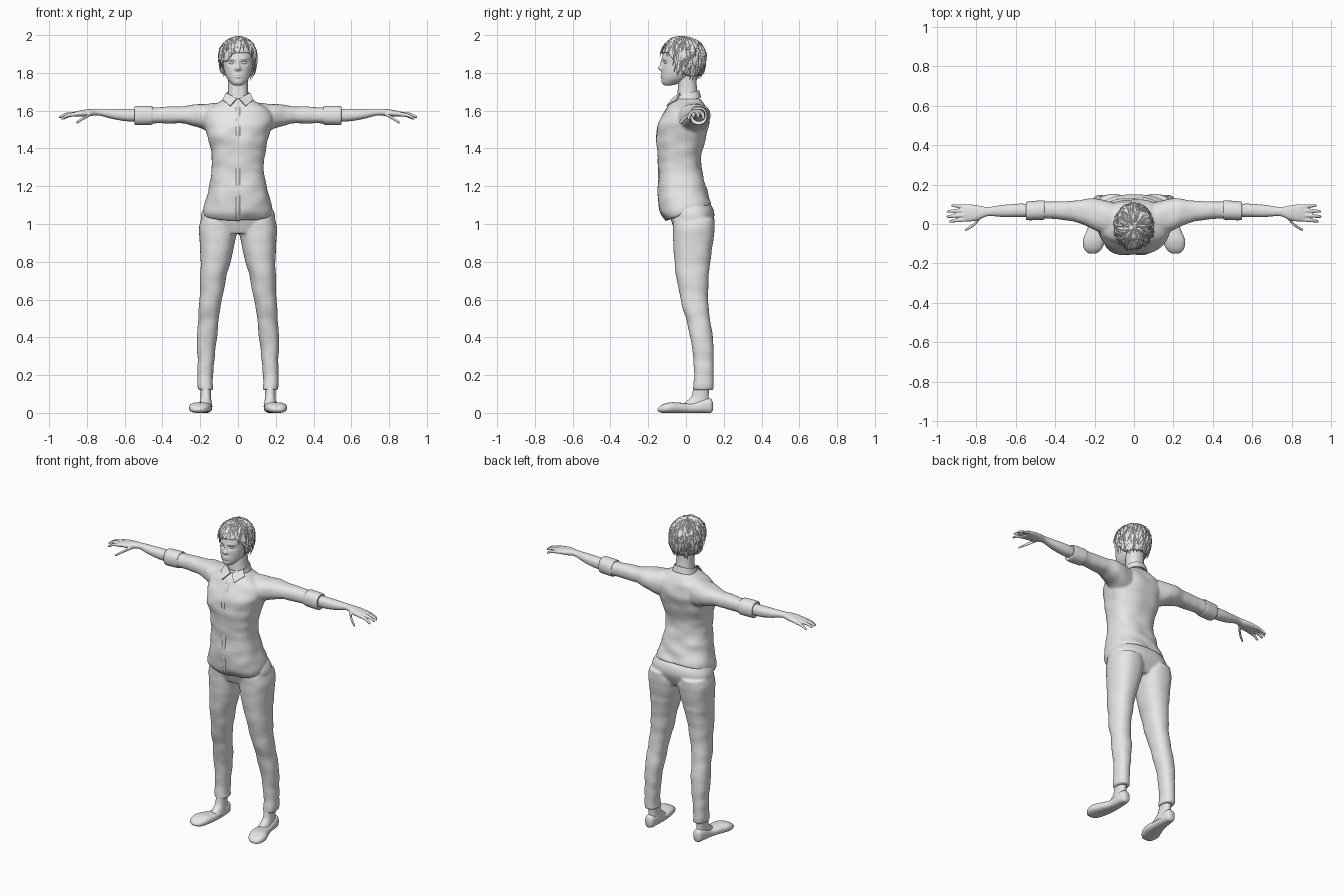
import bpy, bmesh, math, random
from mathutils import Vector, noise

random.seed(4)
if "Cube" in bpy.data.objects:
    bpy.data.objects.remove(bpy.data.objects["Cube"])

grey = bpy.data.materials.new("plain grey")
grey.use_nodes = True
grey.diffuse_color = (0.8, 0.8, 0.8, 1)
grey.node_tree.nodes["Principled BSDF"].inputs["Base Color"].default_value = (0.8, 0.8, 0.8, 1)

SIDES = (("left", 1), ("right", -1))


def finish(name, bm, voxel=0, smooth=True):
    """Turn a bmesh into an object, optionally fusing overlapping parts."""
    bmesh.ops.recalc_face_normals(bm, faces=bm.faces)
    mesh = bpy.data.meshes.new(name)
    bm.to_mesh(mesh)
    bm.free()
    mesh.materials.append(grey)
    for poly in mesh.polygons:
        poly.use_smooth = smooth
    obj = bpy.data.objects.new(name, mesh)
    bpy.context.collection.objects.link(obj)
    if voxel:
        fuse = obj.modifiers.new("fuse", "REMESH")
        fuse.mode = "VOXEL"
        fuse.voxel_size = voxel
        fuse.use_smooth_shade = True
        soften = obj.modifiers.new("soften", "SMOOTH")
        soften.factor = 0.5
        soften.iterations = 4
    return obj


def spline(rings, steps):
    """Catmull-Rom interpolation between rings of numbers."""
    out = []
    for i in range(len(rings) - 1):
        a, b, c, d = (rings[min(max(i + k, 0), len(rings) - 1)] for k in (-1, 0, 1, 2))
        for s in range(steps):
            t = s / steps
            out.append([q + 0.5 * t * (r - p + t * (2 * p - 5 * q + 4 * r - w + t * (3 * (q - r) + w - p)))
                        for p, q, r, w in zip(a, b, c, d)])
    return out + [list(rings[-1])]


def loft(bm, axis, rings, sign=1, seg=28, steps=4, power=2.3, fold=0, shape=None, caps=True):
    """Skin rings (t, a0, a1, b0, b1) along an axis; shape(p) may adjust each point."""
    loops = []
    for t, a0, a1, b0, b1 in spline(rings, steps):
        loop = []
        for k in range(seg):
            ang = math.tau * k / seg
            u, v = (math.copysign(abs(f(ang)) ** (2 / power), f(ang)) for f in (math.cos, math.sin))
            out = Vector((u, v))
            a = (a0 + a1) / 2 + u * (a1 - a0) / 2
            b = (b0 + b1) / 2 + v * (b1 - b0) / 2
            if fold:
                bump = fold * noise.noise(Vector((a * 9, b * 9, t * 16)))
                a, b = a + out.x * bump, b + out.y * bump
            p = Vector({"x": (t, a, b), "y": (a, t, b), "z": (a, b, t)}[axis])
            if shape:
                p = shape(p)
            p.x *= sign
            loop.append(bm.verts.new(p))
        loops.append(loop)
    for lo, hi in zip(loops, loops[1:]):
        for k in range(seg):
            bm.faces.new((lo[k], lo[k - 1], hi[k - 1], hi[k]))
    if caps:
        bm.faces.new(loops[0])
        bm.faces.new(loops[-1])


def ball(bm, centre, radii):
    made = bmesh.ops.create_uvsphere(bm, u_segments=16, v_segments=10, radius=1)["verts"]
    for v in made:
        v.co = Vector(c + r * q for c, r, q in zip(centre, radii, v.co))


def push(p, centre, radii, depth):
    """Soft dent (positive) or bulge (negative) along y on the front."""
    d = sum(((q - c) / r) ** 2 for q, c, r in zip((p.x, p.z), centre, radii))
    if p.y < -0.05:
        p.y += depth * math.exp(-d)


# Shirt: torso with a hem that dips at the front, fused with both sleeves
torso = [(1.055, .182, -.105, .135), (1.1, .18, -.135, .125), (1.15, .165, -.145, .112),
         (1.2, .152, -.148, .1), (1.3, .138, -.145, .08), (1.38, .145, -.15, .085),
         (1.45, .16, -.16, .105), (1.5, .17, -.158, .115), (1.55, .18, -.138, .12),
         (1.6, .17, -.11, .115), (1.635, .12, -.085, .095), (1.665, .07, -.055, .075)]


def hem(p):
    p.z += 0.37 * p.y * max(0, 1 - (p.z - 1.055) / 0.25)
    return p


def chest(p):
    push(p, (0, 1.46), (.035, .06), .01)
    return hem(p)


sleeve = [(.08, -.05, .1, 1.47, 1.642), (.15, -.05, .122, 1.48, 1.64), (.2, -.03, .128, 1.505, 1.635),
          (.27, 0, .122, 1.527, 1.63), (.35, .018, .115, 1.53, 1.623), (.48, .025, .112, 1.53, 1.618)]
bm = bmesh.new()
loft(bm, "z", [(z, -w, w, f, b) for z, w, f, b in torso], seg=48, power=2.5, fold=.009, shape=chest)
for side, s in SIDES:
    loft(bm, "x", sleeve, s, fold=.007)
finish("shirt", bm, voxel=.007)

# Button placket down the shirt front
bm = bmesh.new()
loft(bm, "z", [(z, -.011, .011, f - .002, f + .01) for z, w, f, b in torso], seg=8, power=5, shape=chest)
finish("placket", bm)

# Collar band and its two pointed flaps
bm = bmesh.new()


def tilt(p):
    p.z += 0.25 * p.y
    return p


loft(bm, "z", [(1.65, -.073, .073, -.068, .08), (1.69, -.062, .062, -.055, .07)], shape=tilt, caps=False)
for side, s in SIDES:
    corners = [(.004, -.066, 1.662), (.062, -.03, 1.69), (.08, -.045, 1.655), (.04, -.1, 1.622)]
    bm.faces.new([bm.verts.new((x * s, y, z)) for x, y, z in corners])
collar = finish("collar", bm, smooth=False)
collar.modifiers.new("thickness", "SOLIDIFY").thickness = .007

# Trousers: pelvis and two legs fused together
pelvis = [(.95, -.13, .13, -.055, .11), (.985, -.18, .18, -.068, .13), (1.04, -.197, .197, -.085, .15),
          (1.09, -.178, .178, -.09, .14), (1.13, -.15, .15, -.09, .1)]
leg = [(1.03, .02, .198, -.065, .155), (.98, .005, .205, -.07, .156), (.92, .01, .204, -.068, .145),
       (.8, .042, .2, -.062, .128), (.7, .064, .2, -.048, .118), (.6, .084, .203, -.028, .116),
       (.5, .1, .21, 0, .125), (.4, .11, .216, .02, .142), (.3, .122, .216, .038, .147),
       (.2, .133, .213, .044, .146), (.12, .132, .21, .04, .146)]
bm = bmesh.new()
loft(bm, "z", pelvis, seg=40, power=2.4)
for side, s in SIDES:
    loft(bm, "z", leg, s, seg=32, fold=.006)
finish("trousers", bm, voxel=.007)

# Arms, hands, cuffs, ankles and shoes on each side
arm = [(.5, .035, .1, 1.545, 1.61), (.58, .035, .103, 1.543, 1.61), (.66, .035, .097, 1.555, 1.61),
       (.74, .04, .086, 1.575, 1.61), (.79, .02, .094, 1.57, 1.608), (.84, .012, .1, 1.568, 1.6),
       (.875, .018, .096, 1.57, 1.59)]
cuff = [(.455, .024, .113, 1.53, 1.618), (.46, .02, .118, 1.524, 1.626),
        (.54, .022, .115, 1.524, 1.624), (.546, .03, .108, 1.532, 1.616)]
fingers = [((.85, .024, 1.582), (.9, .018, 1.575), (.932, .013, 1.558)),
           ((.85, .046, 1.585), (.91, .041, 1.58), (.945, .038, 1.567)),
           ((.85, .068, 1.584), (.91, .066, 1.58), (.943, .064, 1.567)),
           ((.85, .089, 1.582), (.89, .091, 1.575), (.922, .094, 1.56)),
           ((.77, .045, 1.588), (.81, -.002, 1.565), (.852, -.029, 1.538))]
ankle = [(.03, .135, .205, -.04, .125), (.06, .14, .2, .0, .123), (.09, .143, .198, .03, .12),
         (.15, .143, .2, .04, .125)]
shoe = [(.142, .155, .188, .012, .055), (.13, .144, .2, 0, .076), (.09, .138, .208, 0, .072),
        (.03, .138, .215, 0, .05), (-.03, .138, .238, 0, .054), (-.08, .145, .258, 0, .056),
        (-.12, .16, .255, 0, .046), (-.142, .18, .24, .005, .032), (-.15, .195, .225, .012, .022)]
for side, s in SIDES:
    bm = bmesh.new()
    loft(bm, "x", arm, s)
    for joints in fingers:
        path = [(x, y - r, y + r, z - r, z + r) for (x, y, z), r in zip(joints, (.0115, .0095, .007))]
        x, y0, y1, z0, z1 = path[-1]
        path.append((x + .004, y0 + .004, y1 - .004, z0 + .004, z1 - .004))
        loft(bm, "x", path, s, seg=12, power=2)
    finish(side + "_arm_and_hand", bm, voxel=.0035)
    for name, axis, rings, fold in (("sleeve_cuff", "x", cuff, .005), ("ankle", "z", ankle, 0), ("shoe", "y", shoe, 0)):
        bm = bmesh.new()
        loft(bm, axis, rings, s, fold=fold, power=2.6 if axis == "y" else 2.3)
        finish(side + "_" + name, bm)

# Neck
bm = bmesh.new()
loft(bm, "z", [(1.63, -.07, .07, -.05, .075), (1.68, -.056, .056, -.047, .064),
               (1.74, -.052, .052, -.042, .056), (1.82, -.055, .055, -.05, .055)])
finish("neck", bm)


# Head with sculpted features
def face(p):
    push(p, (0, 1.824), (.012, .012), -.02)
    push(p, (0, 1.85), (.009, .022), -.01)
    push(p, (0, 1.79), (.022, .005), -.007)
    push(p, (0, 1.778), (.018, .005), -.007)
    push(p, (0, 1.75), (.018, .012), -.004)
    for side, s in SIDES:
        push(p, (s * .033, 1.853), (.019, .011), .011)
        push(p, (s * .034, 1.875), (.022, .007), -.004)
        push(p, (s * .012, 1.821), (.006, .006), -.006)
    return p


skull = [(1.733, .018, -.11, -.08), (1.742, .034, -.122, -.045), (1.77, .058, -.128, .01),
         (1.81, .073, -.128, .055), (1.86, .08, -.126, .08), (1.9, .083, -.122, .09),
         (1.95, .07, -.1, .075), (1.975, .04, -.06, .05)]
bm = bmesh.new()
loft(bm, "z", [(z, -w, w, f, b) for z, w, f, b in skull], seg=96, steps=9, power=2.2, shape=face)
finish("head", bm)
for side, s in SIDES:
    for name, centre, radii in (("eye", (s * .033, -.105, 1.853), (.014, .012, .0085)),
                                ("ear", (s * .082, -.005, 1.825), (.01, .018, .03))):
        bm = bmesh.new()
        ball(bm, centre, radii)
        finish(side + "_" + name, bm)


# Hair: a close cap up to the hairline, covered with short layered locks
def scalp(a, p, lift=0):
    """Point at angle a round from the front and p degrees down from the crown."""
    below = max(0, p - 90) / 60
    wide = math.sin(math.radians(min(p, 90))) * (1 - .28 * below * below)
    z = 1.882 + (.105 + lift) * (math.cos(math.radians(p)) if p < 90 else -below)
    return Vector(((.095 + lift) * wide * math.sin(a), -.015 - (.116 + lift) * wide * math.cos(a), z))


def hairline(a):
    t = min(1, max(0, (abs(a) - .65) / 1.2))
    fringe = 28 * math.exp(-((a + .75) / .3) ** 2)
    return 76 + 70 * t * t * (3 - 2 * t) + fringe * (1 - t)


bm = bmesh.new()
turns = [math.tau * k / 48 - math.pi for k in range(48)]
rows = [[bm.verts.new(scalp(a, max(.5, hairline(a) * j / 14))) for a in turns] for j in range(15)]
for lo, hi in zip(rows, rows[1:]):
    for k in range(48):
        bm.faces.new((lo[k], lo[k - 1], hi[k - 1], hi[k]))
bm.faces.new(rows[0])
cap = finish("hair_cap", bm)
cap.modifiers.new("thickness", "SOLIDIFY").thickness = .008

bm = bmesh.new()
for n in range(260):
    a = random.uniform(-math.pi, math.pi)
    end = hairline(a) * random.uniform(.35, 1.06)
    start = max(2, end - random.uniform(35, 60))
    sweep, width, flick = random.uniform(-.35, .2), random.uniform(.008, .015), random.uniform(.003, .013)
    last = None
    for j in range(6):
        t = j / 5
        p, turn = start + (end - start) * t, a + sweep * t
        mid = scalp(turn, p, .001 + flick * t)
        across = Vector((math.cos(turn), math.sin(turn), 0)) * width * (1.05 - t * t)
        out = (mid - Vector((0, -.015, 1.88))).normalized() * .006 * (1.1 - t)
        ring = [bm.verts.new(mid + q) for q in (across, out, -across, -out)]
        if last:
            for k in range(4):
                bm.faces.new((last[k], last[k - 1], ring[k - 1], ring[k]))
        else:
            bm.faces.new(ring)
        last = ring
    bm.faces.new(last)
finish("hair_locks", bm, smooth=False)
